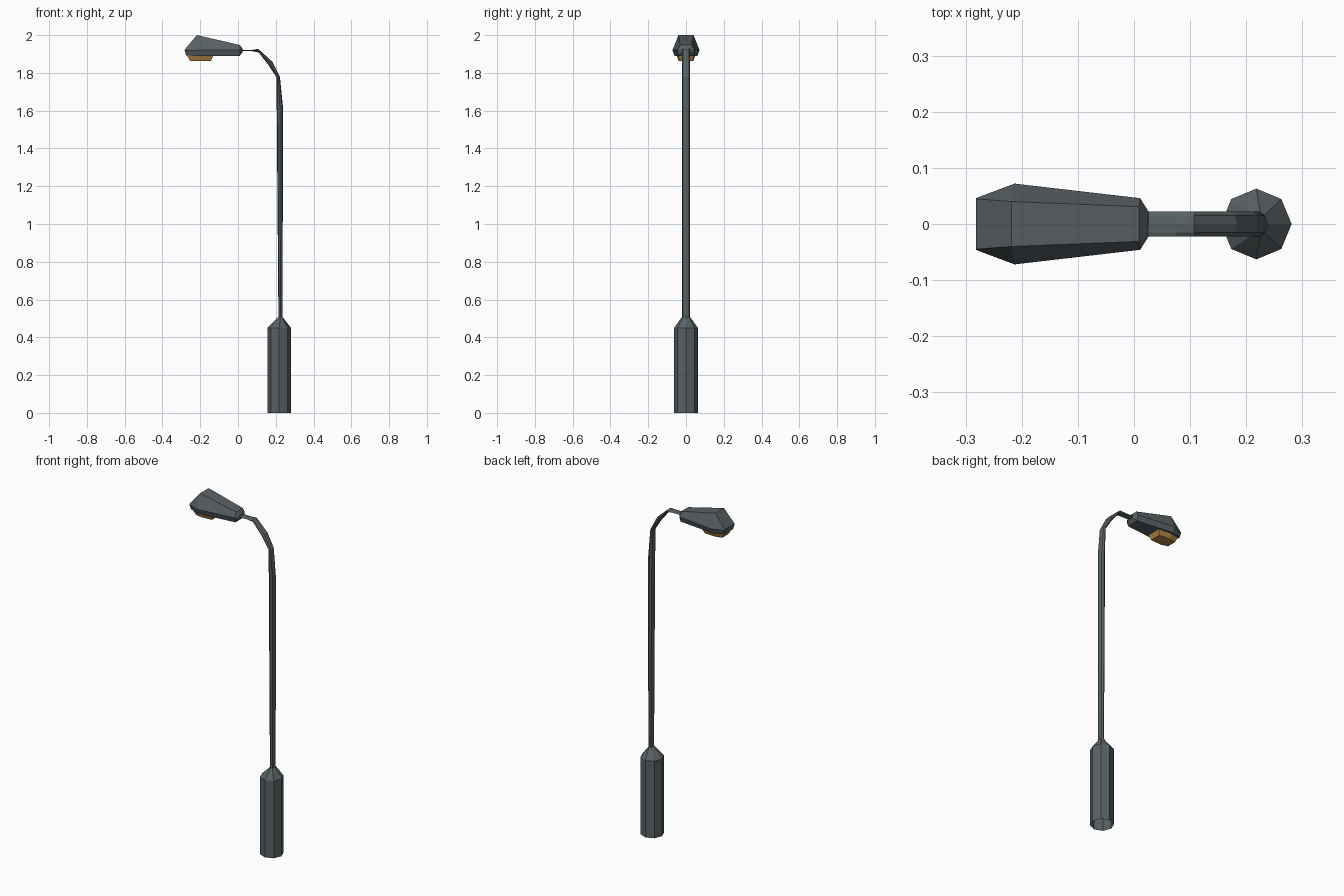
import bpy, bmesh
from math import sin, cos, pi

if "Cube" in bpy.data.objects:
    bpy.data.objects.remove(bpy.data.objects["Cube"])


def loft(name, rings, cap_start=False, cap_end=False):
    """Skin a series of equal-length closed rings."""
    bm = bmesh.new()
    vs = [[bm.verts.new(p) for p in ring] for ring in rings]
    n = len(vs[0])
    for a, b in zip(vs, vs[1:]):
        for i in range(n):
            j = (i + 1) % n
            bm.faces.new((a[i], a[j], b[j], b[i]))
    if cap_start:
        bm.faces.new(vs[0][::-1])
    if cap_end:
        bm.faces.new(vs[-1])
    bmesh.ops.recalc_face_normals(bm, faces=bm.faces[:])
    mesh = bpy.data.meshes.new(name)
    bm.to_mesh(mesh)
    bm.free()
    obj = bpy.data.objects.new(name, mesh)
    bpy.context.collection.objects.link(obj)
    return obj


def octagon(inner, outer, ry):
    """Octagon spanning two (x, z) points, with half width ry in y."""
    cx, cz = [(a + b) / 2 for a, b in zip(inner, outer)]
    dx, dz = [(b - a) / 2 for a, b in zip(inner, outer)]
    return [(cx + dx * cos(k * pi / 4), ry * sin(k * pi / 4), cz + dz * cos(k * pi / 4))
            for k in range(8)]


def hexagon(top, mid, bottom):
    """Mirrored head section; each level is (x, half width, z)."""
    right = [top, mid, bottom]
    return right + [(x, -y, z) for x, y, z in reversed(right)]


def colour(obj, name, rgb):
    mat = bpy.data.materials.new(name)
    mat.diffuse_color = (*rgb, 1)
    mat.use_nodes = True
    mat.node_tree.nodes["Principled BSDF"].inputs["Base Color"].default_value = mat.diffuse_color
    obj.data.materials.append(mat)
    return mat


# Base column with tapered shoulder, open underneath
base = loft("base_column", [
    octagon((0.155, 0), (0.281, 0), 0.063),
    octagon((0.155, 0.45), (0.281, 0.45), 0.063),
    octagon((0.213, 0.507), (0.236, 0.507), 0.022)])

# Pole bending into a flattened arm
pole = loft("pole_and_arm", [octagon(i, o, 0.022) for i, o in [
    ((0.214, 0.50), (0.236, 0.50)),
    ((0.205, 1.62), (0.238, 1.62)),
    ((0.205, 1.775), (0.222, 1.78)),
    ((0.161, 1.842), (0.183, 1.858)),
    ((0.110, 1.908), (0.107, 1.927)),
    ((0.075, 1.915), (0.075, 1.922)),
    ((0.015, 1.916), (0.015, 1.922))]])

# Lamp housing
head = loft("lamp_head", [
    hexagon((-0.282, 0.045, 1.924), (-0.282, 0.046, 1.919), (-0.275, 0.040, 1.892)),
    hexagon((-0.218, 0.040, 2.0), (-0.213, 0.072, 1.92), (-0.213, 0.060, 1.89)),
    hexagon((0.009, 0.031, 1.948), (0.011, 0.046, 1.92), (0.009, 0.037, 1.89)),
    hexagon((0.025, 0.020, 1.927), (0.026, 0.022, 1.919), (0.025, 0.020, 1.911))],
    True, True)

# Amber lens under the housing
lens_plan = [(-0.270, 0.036), (-0.213, 0.050), (-0.130, 0.044)]
lens_low = [(-0.254, 0.028), (-0.213, 0.038), (-0.145, 0.034)]
lens = loft("lamp_lens", [
    [(x, y, z) for x, y in plan] + [(x, -y, z) for x, y in reversed(plan)]
    for plan, z in ((lens_plan, 1.893), (lens_low, 1.862))], False, True)

for part in (base, pole, head):
    colour(part, part.name + "_metal", (0.10, 0.12, 0.13))
colour(lens, "amber_glass", (0.45, 0.24, 0.06))
